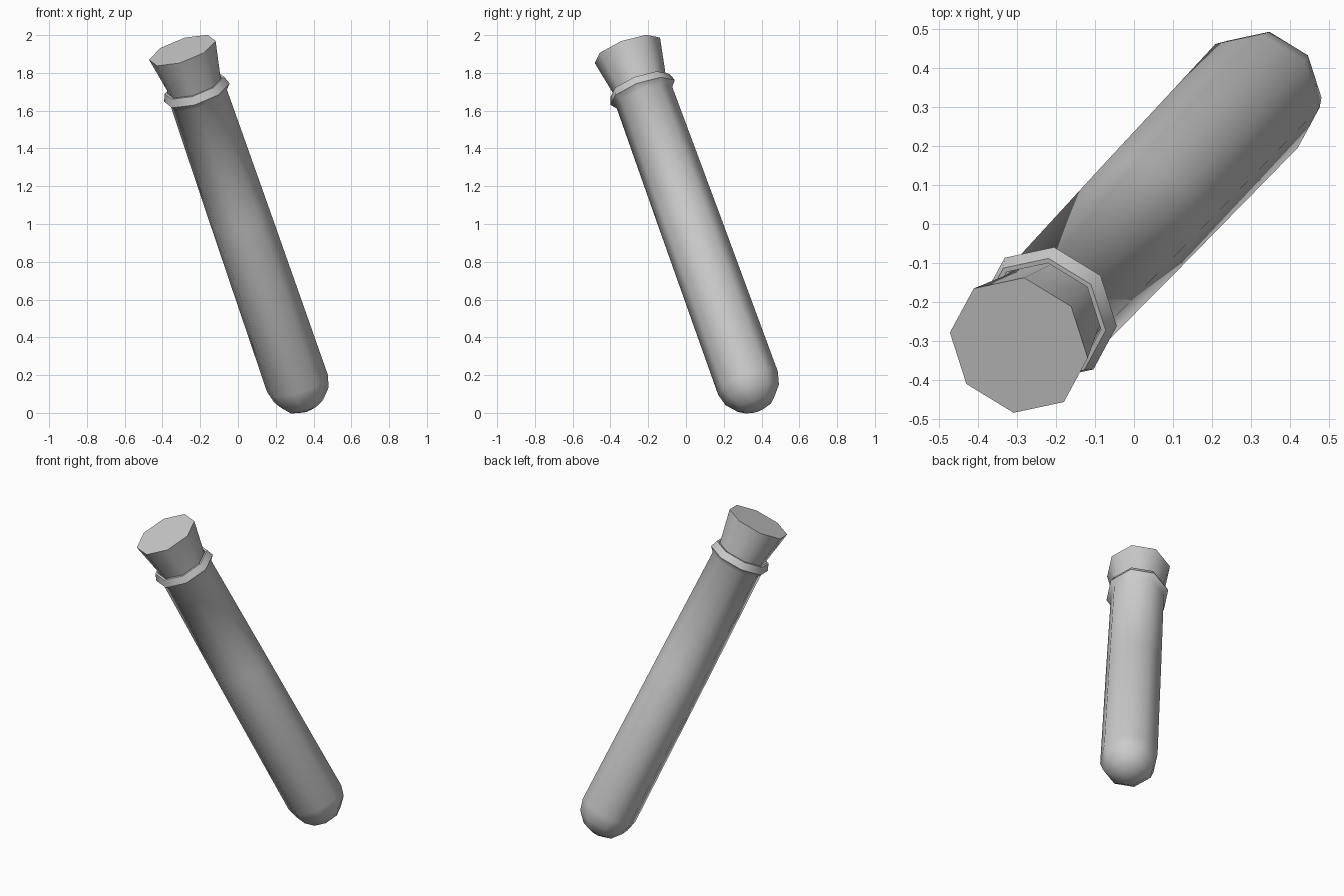
import bpy, bmesh, math
from mathutils import Vector

if "Cube" in bpy.data.objects:
    bpy.data.objects.remove(bpy.data.objects["Cube"])

SIDES = 8
BASE = Vector((0.314, 0.328, 0.158))          # centre of the ring where the round bottom starts
AXIS = Vector((-0.309, -0.324, 0.894)).normalized()
U = Vector((-0.62, 0.78, 0.07))
U = (U - AXIS * U.dot(AXIS)).normalized()
V = AXIS.cross(U)


def lathe(name, profile, angle):
    """Eight-sided turned part; profile is (radius, distance along the tilted axis)."""
    bm = bmesh.new()
    rings = []
    for r, s in profile:
        ring = []
        for i in range(SIDES):
            a = 2 * math.pi * i / SIDES
            ring.append(bm.verts.new(BASE + AXIS * s + (U * math.cos(a) + V * math.sin(a)) * r))
        rings.append(ring)
    for lo, hi in zip(rings, rings[1:]):
        for i in range(SIDES):
            j = (i + 1) % SIDES
            bm.faces.new((lo[i], lo[j], hi[j], hi[i]))
    bm.faces.new(rings[0][::-1])
    bm.faces.new(rings[-1])
    bmesh.ops.recalc_face_normals(bm, faces=bm.faces)
    mesh = bpy.data.meshes.new(name)
    bm.to_mesh(mesh)
    bm.free()
    ob = bpy.data.objects.new(name, mesh)
    bpy.context.collection.objects.link(ob)
    bpy.ops.object.select_all(action='DESELECT')
    ob.select_set(True)
    bpy.context.view_layer.objects.active = ob
    bpy.ops.object.shade_smooth_by_angle(angle=math.radians(angle))
    return ob


# glass tube: round bottom, long wall, flared lip, thin inner wall
lathe("glass_tube", [
    (0.040, -0.156), (0.102, -0.130), (0.152, -0.070), (0.170, 0.0),
    (0.164, 0.98), (0.158, 1.69),
    (0.183, 1.72), (0.167, 1.763), (0.154, 1.763),
    (0.150, 1.60), (0.154, 0.0), (0.090, -0.110)], 46)

# tapered stopper pushed into the neck
lathe("stopper", [(0.134, 1.62), (0.146, 1.76), (0.186, 1.97)], 46)
